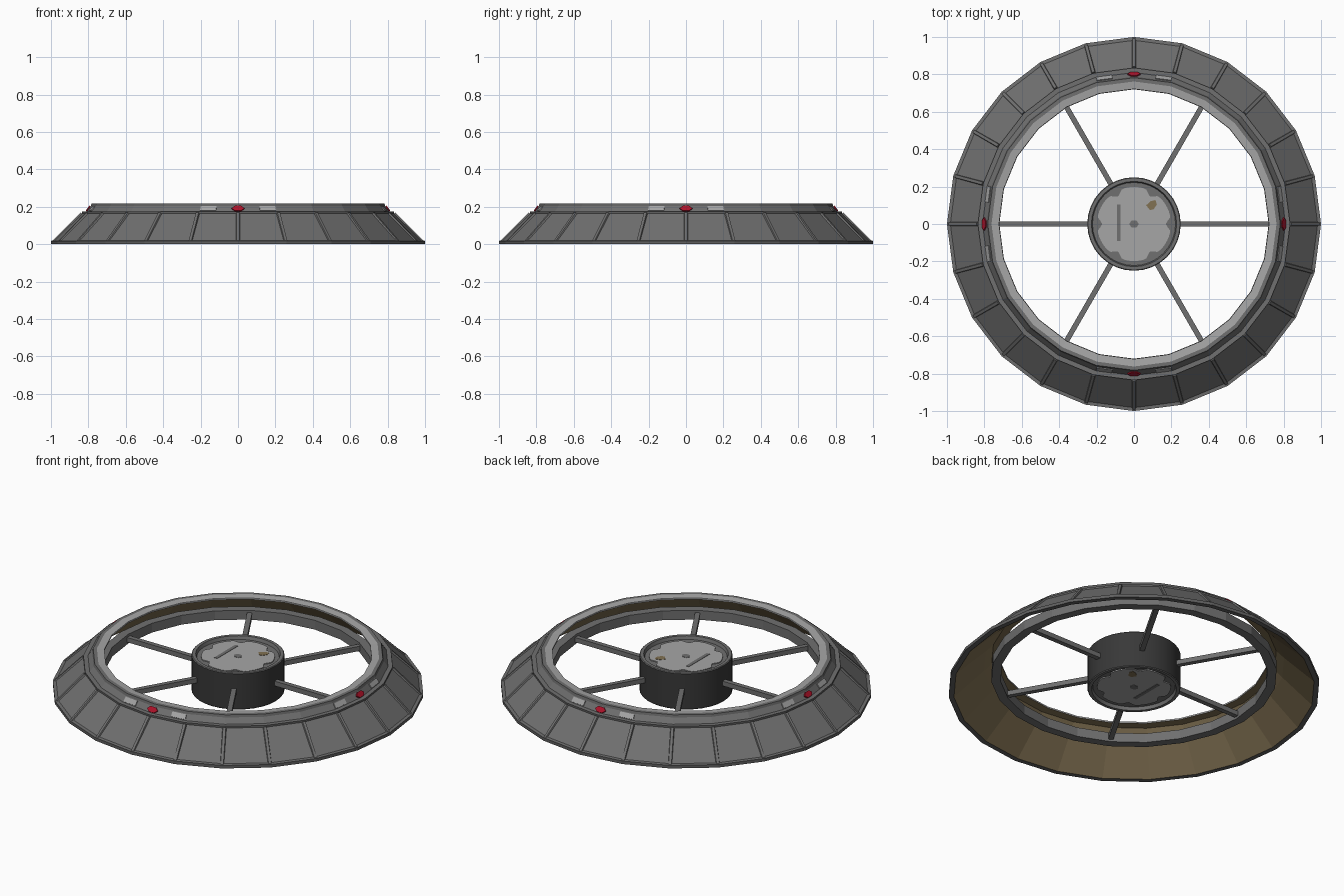
import bpy, bmesh, math
from mathutils import Vector, Matrix

if "Cube" in bpy.data.objects:
    bpy.data.objects.remove(bpy.data.objects["Cube"])


def mat(name, r, g, b):
    m = bpy.data.materials.new(name)
    m.diffuse_color = (r, g, b, 1)
    m.use_nodes = True
    m.node_tree.nodes["Principled BSDF"].inputs["Base Color"].default_value = m.diffuse_color
    return m


GREY = mat("mid_grey", 0.16, 0.16, 0.16)
LIGHT = mat("light_grey", 0.38, 0.38, 0.38)
TRIM = mat("trim_grey", 0.115, 0.115, 0.115)
DARK = mat("dark_grey", 0.04, 0.04, 0.04)
BROWN = mat("dull_brown", 0.22, 0.165, 0.085)
RED = mat("deep_red", 0.42, 0.006, 0.022)
SIDES = 24
STEP = math.tau / SIDES


def finish(name, bm, mats):
    bmesh.ops.recalc_face_normals(bm, faces=bm.faces[:])
    me = bpy.data.meshes.new(name)
    bm.to_mesh(me)
    bm.free()
    for m in mats:
        me.materials.append(m)
    ob = bpy.data.objects.new(name, me)
    bpy.context.collection.objects.link(ob)
    return ob


def polar(r, a, z):
    return Vector((r * math.cos(a), r * math.sin(a), z))


def lathe(name, prof, n, mats):
    """Closed profile of (r, z, material of the segment that follows)."""
    bm = bmesh.new()
    rings = [[bm.verts.new(polar(r, i * math.tau / n, z)) for r, z, _ in prof]
             for i in range(n)]
    for i in range(n):
        a, b = rings[i], rings[(i + 1) % n]
        for j in range(len(prof)):
            k = (j + 1) % len(prof)
            f = bm.faces.new((a[j], b[j], b[k], a[k]))
            f.material_index = prof[j][2]
    return finish(name, bm, mats)


def prism(bm, pts, offset):
    """Solid from an outline and an extrusion vector."""
    lo = [bm.verts.new(p) for p in pts]
    hi = [bm.verts.new(Vector(p) + Vector(offset)) for p in pts]
    bm.faces.new(lo)
    bm.faces.new(hi)
    n = len(pts)
    for i in range(n):
        j = (i + 1) % n
        bm.faces.new((lo[i], lo[j], hi[j], hi[i]))


# Sloped outer shell: grey outside, light top ring, brown inside
lathe("outer_shell", [
    (1.0, 0.0, 3), (1.0, 0.018, 0), (0.982, 0.02, 0), (0.835, 0.163, 3),
    (0.835, 0.174, 0), (0.81, 0.174, 0), (0.788, 0.204, 3), (0.782, 0.217, 0),
    (0.762, 0.217, 1), (0.722, 0.213, 1), (0.722, 0.204, 2), (0.768, 0.2, 2),
    (0.81, 0.155, 2), (0.972, 0.0, 3)], SIDES, [GREY, LIGHT, BROWN, TRIM])

# Raised ribs running up the slope at every corner
bm = bmesh.new()
for i in range(SIDES):
    rot = Matrix.Rotation(i * STEP, 3, 'Z')
    w, h = 0.011, 0.007
    base = [(0.984, -w, 0.012), (0.984, w, 0.012),
            (0.984 + h, w * 0.7, 0.012 + h), (0.984 + h, -w * 0.7, 0.012 + h)]
    prism(bm, [rot @ Vector(p) for p in base], rot @ Vector((-0.15, 0, 0.15)))
finish("slope_ribs", bm, [GREY])

# Light plates on the upper band, either side of each red marker
bm = bmesh.new()
for q in range(4):
    for s in (-1, 1):
        a0 = q * math.pi / 2
        a1 = a0 + s * STEP
        amid = (a0 + a1) / 2
        out = polar(0.004, amid, 0.003)

        def on_band(t, r, z):
            return polar(r, a0, z).lerp(polar(r, a1, z), t)
        prism(bm, [on_band(0.56, 0.808, 0.177), on_band(0.97, 0.808, 0.177),
                   on_band(0.97, 0.791, 0.200), on_band(0.56, 0.791, 0.200)], out)
finish("band_light_plates", bm, [LIGHT])

# Red markers at the four quarters
bm = bmesh.new()
for q in range(4):
    rot = Matrix.Rotation(q * math.pi / 2, 3, 'Z')
    outline = [(-0.034, 0.0), (-0.016, -0.013), (0.016, -0.013),
               (0.034, 0.0), (0.016, 0.013), (-0.016, 0.013)]
    pts = [rot @ Vector((0.798 - v * 0.73, u, 0.188 + v)) for u, v in outline]
    prism(bm, pts, rot @ Vector((0.0065, 0, 0.005)))
finish("red_markers", bm, [RED])

# Inner ring carrying the spokes
lathe("inner_ring", [(0.72, 0.085, 0), (0.77, 0.085, 0),
                     (0.77, 0.14, 0), (0.72, 0.14, 0)], SIDES, [GREY])

# Six spokes
bm = bmesh.new()
for i in range(6):
    rot = Matrix.Rotation(i * math.pi / 3, 3, 'Z')
    w = 0.014
    pts = [(0.23, -w, 0.098), (0.23, w, 0.098), (0.23, w, 0.126), (0.23, -w, 0.126)]
    prism(bm, [rot @ Vector(p) for p in pts], rot @ Vector((0.5, 0, 0)))
finish("spokes", bm, [GREY])

# Round hub with a recess at both ends
hub = lathe("hub", [
    (0.25, 0.004, 0), (0.25, 0.213, 1), (0.246, 0.217, 1), (0.228, 0.217, 1),
    (0.222, 0.198, 1), (0.001, 0.198, 1), (0.001, 0.019, 1), (0.222, 0.019, 1),
    (0.228, 0.0, 1), (0.246, 0.0, 1)], 32, [DARK, GREY])
bpy.context.view_layer.objects.active = hub
hub.select_set(True)
bpy.ops.object.shade_smooth_by_angle(angle=math.radians(30))


# Hub end plates: notched light disc and its small details, top and bottom
def hub_plate(name, outline, z, t, m):
    bm = bmesh.new()
    for base, d in ((z, t), (0.217 - z, -t)):
        prism(bm, [(x, y, base) for x, y in outline], (0, 0, d))
    finish(name, bm, [m])


disc = []
for i in range(72):
    a = i * math.tau / 72
    r = 0.198 - 0.028 * max(0, math.cos(6 * a)) ** 3
    disc.append((r * math.cos(a), r * math.sin(a)))
hub_plate("hub_disc", disc, 0.197, 0.006, LIGHT)
hub_plate("hub_slot", [(-0.092, -0.092), (-0.072, -0.092),
                       (-0.072, 0.105), (-0.092, 0.105)], 0.202, 0.003, GREY)
hub_plate("hub_centre_spot", [(0.026 * math.cos(i * math.pi / 3),
                               0.022 * math.sin(i * math.pi / 3))
                              for i in range(6)], 0.202, 0.003, GREY)
hub_plate("hub_brown_patch", [(0.065, 0.1), (0.085, 0.075), (0.105, 0.078),
                              (0.122, 0.105), (0.115, 0.128), (0.088, 0.122)],
          0.202, 0.003, BROWN)
